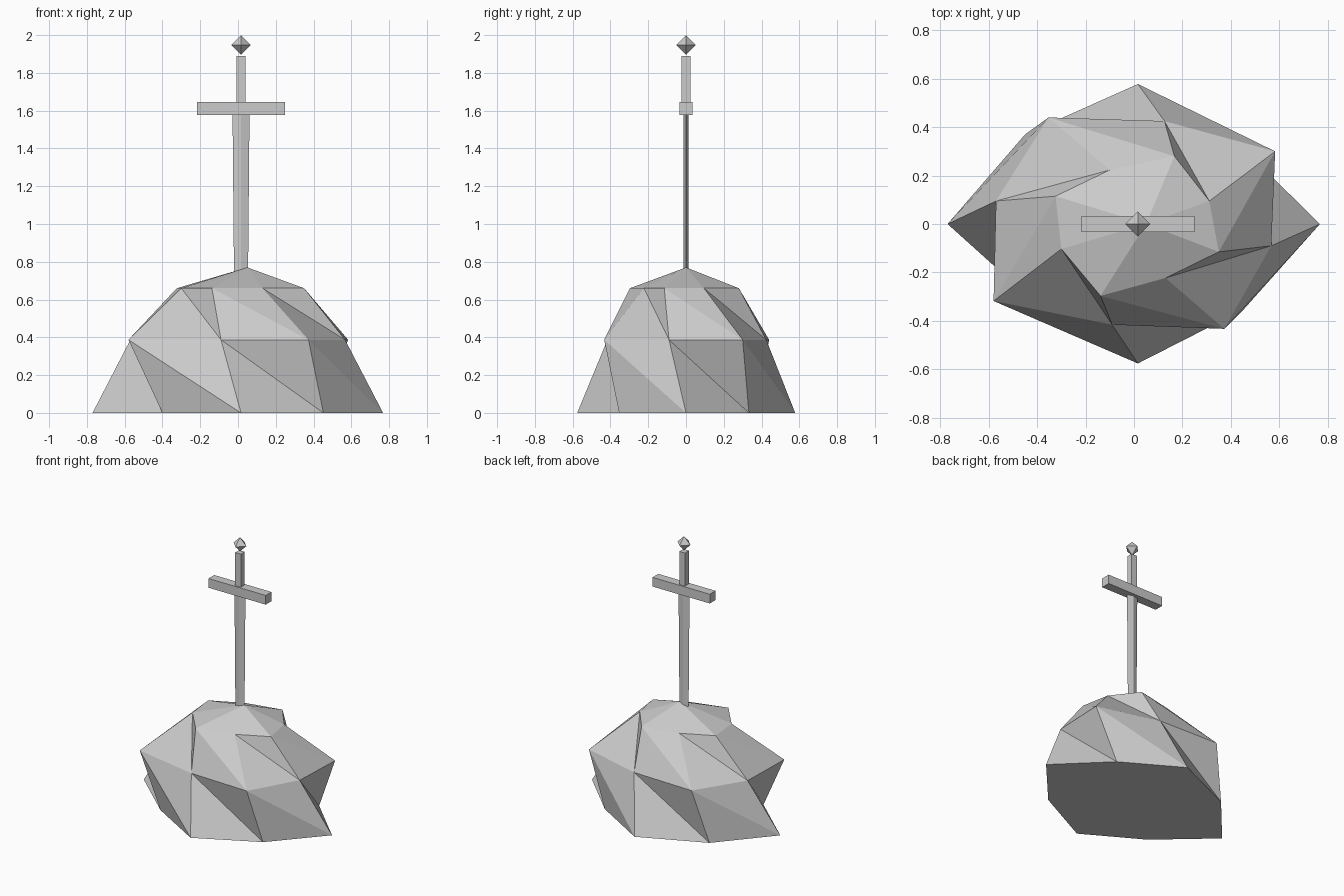
import bpy, bmesh

if "Cube" in bpy.data.objects:
    bpy.data.objects.remove(bpy.data.objects["Cube"])

CX = 0.016  # sword axis


def mesh_object(name, verts, faces):
    me = bpy.data.meshes.new(name)
    me.from_pydata(verts, [], faces)
    bm = bmesh.new()
    bm.from_mesh(me)
    bmesh.ops.recalc_face_normals(bm, faces=bm.faces)
    bm.to_mesh(me)
    bm.free()
    ob = bpy.data.objects.new(name, me)
    bpy.context.collection.objects.link(ob)
    return ob


def box(name, size, z):
    bpy.ops.mesh.primitive_cube_add(size=1, location=(CX, 0, z))
    ob = bpy.context.object
    ob.name = name
    ob.scale = size
    return ob


# Rock: three irregular eight-sided rings, zigzag facets, pointed cap
rings = [
    (0.0, [(.768, 0), (.43, .333), (.016, .578), (-.45, .37),
           (-.77, 0), (-.40, -.333), (.016, -.576), (.452, -.354)]),
    (0.387, [(.567, -.09), (.583, .30), (.126, .425), (-.353, .44),
             (-.57, .095), (-.58, -.318), (-.09, -.416), (.373, -.433)]),
    (0.66, [(.35, -.115), (.311, .095), (.167, .28), (-.10, .223),
            (-.324, .115), (-.30, -.103), (-.138, -.297), (.13, -.223)]),
]
verts = [(x, y, z) for z, ring in rings for x, y in ring] + [(.05, 0, .77)]
faces = [tuple(range(8))]
for k in range(8):
    n = (k + 1) % 8
    for lo in (0, 8):
        faces += [(lo + k, lo + n, lo + 8 + k), (lo + n, lo + 8 + n, lo + 8 + k)]
    faces.append((16 + k, 16 + n, 24))
mesh_object("rock", verts, faces)

# Blade: tapered diamond section sunk into the rock
verts = []
for z, w in ((0.6, .036), (1.6, .045)):
    verts += [(CX + w, 0, z), (CX, .012, z), (CX - w, 0, z), (CX, -.012, z)]
faces = [(3, 2, 1, 0), (4, 5, 6, 7)]
faces += [(i, (i + 1) % 4, 4 + (i + 1) % 4, 4 + i) for i in range(4)]
mesh_object("blade", verts, faces)

# Crossguard and grip
box("crossguard", (.467, .067, .068), 1.611)
box("grip", (.046, .046, .258), 1.76)

# Pommel: octahedron
r, pz = .052, 1.947
verts = [(CX + r, 0, pz), (CX, r, pz), (CX - r, 0, pz), (CX, -r, pz),
         (CX, 0, pz + r), (CX, 0, pz - r)]
faces = [f for i in range(4) for f in ((i, (i + 1) % 4, 4), ((i + 1) % 4, i, 5))]
mesh_object("pommel", verts, faces)
